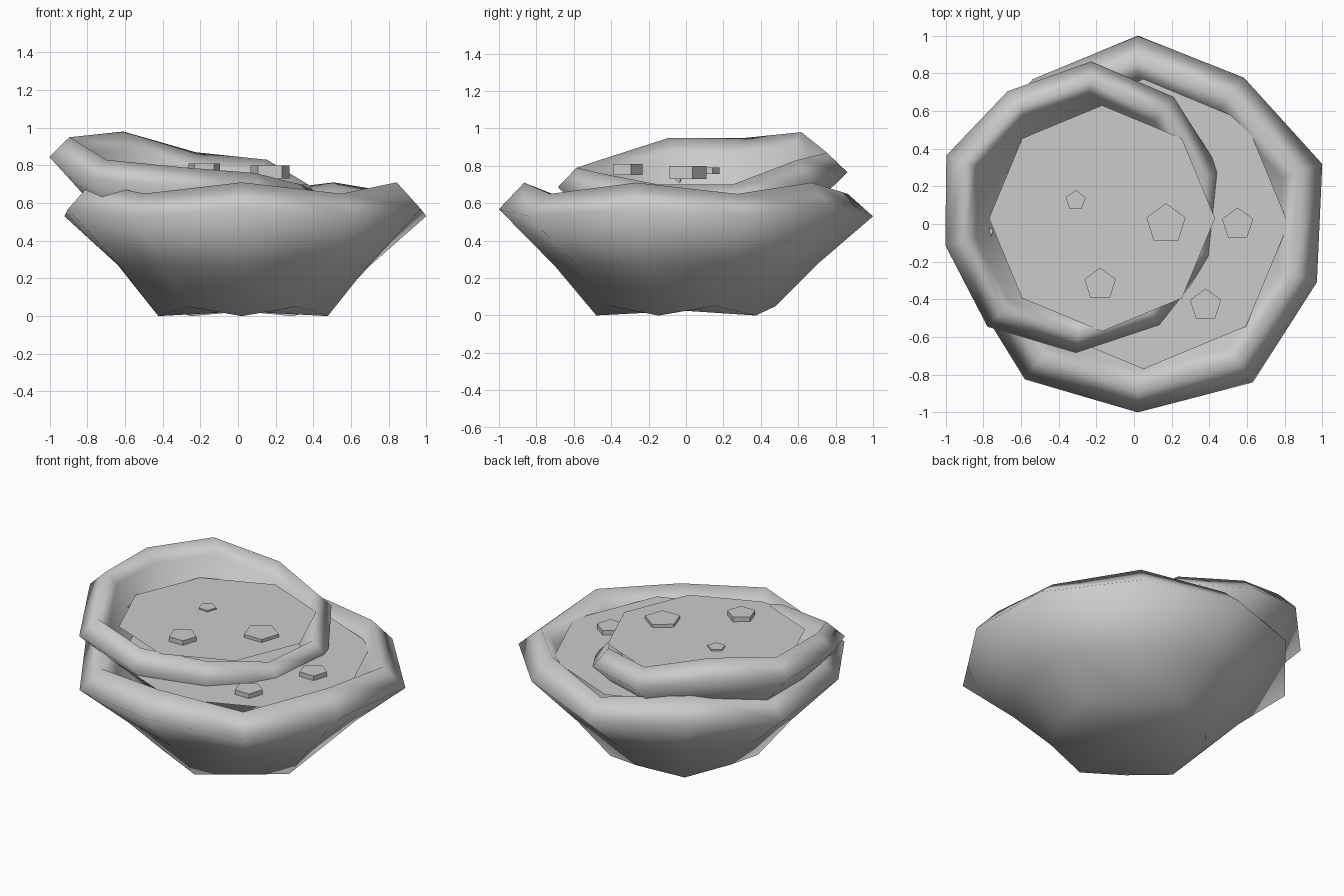
import bpy, bmesh
from math import cos, sin, radians

if "Cube" in bpy.data.objects:
    bpy.data.objects.remove(bpy.data.objects["Cube"])

SIDES = 10
# (radius factor, height fraction): foot, belly, widest edge, rim crest, inner wall
PROFILE = [(.48, 0), (.70, .37), (1, .80), (.865, 1), (.78, .84), (.60, .45), (.38, .2)]


def finish(name, bm):
    bmesh.ops.recalc_face_normals(bm, faces=bm.faces)
    me = bpy.data.meshes.new(name)
    bm.to_mesh(me)
    bm.free()
    ob = bpy.data.objects.new(name, me)
    bpy.context.collection.objects.link(ob)
    return ob


def bowl(name, foot_xy, rim_xy, start, radii, foot_z, rim_z):
    """Loft a ten-sided bowl from an uneven foot ring to an uneven rim ring."""
    bm = bmesh.new()
    rings = []
    for rf, f in PROFILE:
        cx = foot_xy[0] + (rim_xy[0] - foot_xy[0]) * f
        cy = foot_xy[1] + (rim_xy[1] - foot_xy[1]) * f
        ring = []
        for i in range(SIDES):
            a = radians(start - 36 * i)
            r = radii[i] * rf
            z = foot_z[i] + (rim_z[i] - foot_z[i]) * f
            ring.append(bm.verts.new((cx + r * cos(a), cy + r * sin(a), z)))
        rings.append(ring)
    for lo, hi in zip(rings, rings[1:]):
        for i in range(SIDES):
            j = (i + 1) % SIDES
            bm.faces.new((lo[i], lo[j], hi[j], hi[i]))
    # underside and inner floor
    for ring in (rings[0], rings[-1]):
        c = [sum(v.co[k] for v in ring) / SIDES for k in range(3)]
        mid = bm.verts.new(c)
        for i in range(SIDES):
            bm.faces.new((ring[i], ring[(i + 1) % SIDES], mid))
    for f in bm.faces:
        f.smooth = True
    return finish(name, bm)


def disc(name, x, y, z, r, sides, start, depth=0):
    """Flat polygon, or a short prism when depth is given (z is its top)."""
    bm = bmesh.new()
    vs = [bm.verts.new((x + r * cos(radians(start + 360 * i / sides)),
                        y + r * sin(radians(start + 360 * i / sides)), z))
          for i in range(sides)]
    top = bm.faces.new(vs)
    if depth:
        low = [bm.verts.new((v.co.x, v.co.y, z - depth)) for v in vs]
        bm.faces.new(low[::-1])
        for i in range(sides):
            j = (i + 1) % sides
            bm.faces.new((vs[j], vs[i], low[i], low[j]))
    return finish(name, bm)


# Large lower bowl
bowl("large_bowl", (.02, 0), (.02, 0), 90,
     [1, .96, 1.03, 1, 1.04, 1, 1.02, .97, .99, .95],
     [.05, 0] * 5, [.65, .71] * 5)

# Smaller tilted bowl resting inside it
tops = [.87, .83, .70, .70, .76, .79, .83, .95, .95, .98]
bowl("small_bowl", (-.30, .10), (-.26, .08), 87,
     [.78, .76, .755, .73, .74, .77, .81, .76, .78, .74],
     [t - .52 for t in tops], tops)

# Liquid surfaces
disc("large_bowl_liquid", .05, 0, .62, .77, 8, 0)
disc("small_bowl_liquid", -.17, .03, .78, .60, 8, 0)

# Floating five-sided chunks: x, y, top z, radius, thickness
chunks = [(.17, 0, .80, .11, .07), (-.18, -.32, .81, .088, .06),
          (-.31, .125, .79, .055, .035), (.55, 0, .65, .087, .06),
          (.38, -.43, .65, .087, .06), (-.80, -.05, .74, .055, .06)]
for n, (x, y, z, r, d) in enumerate(chunks):
    disc(f"chunk_{n + 1}", x, y, z, r, 5, 90, d)
